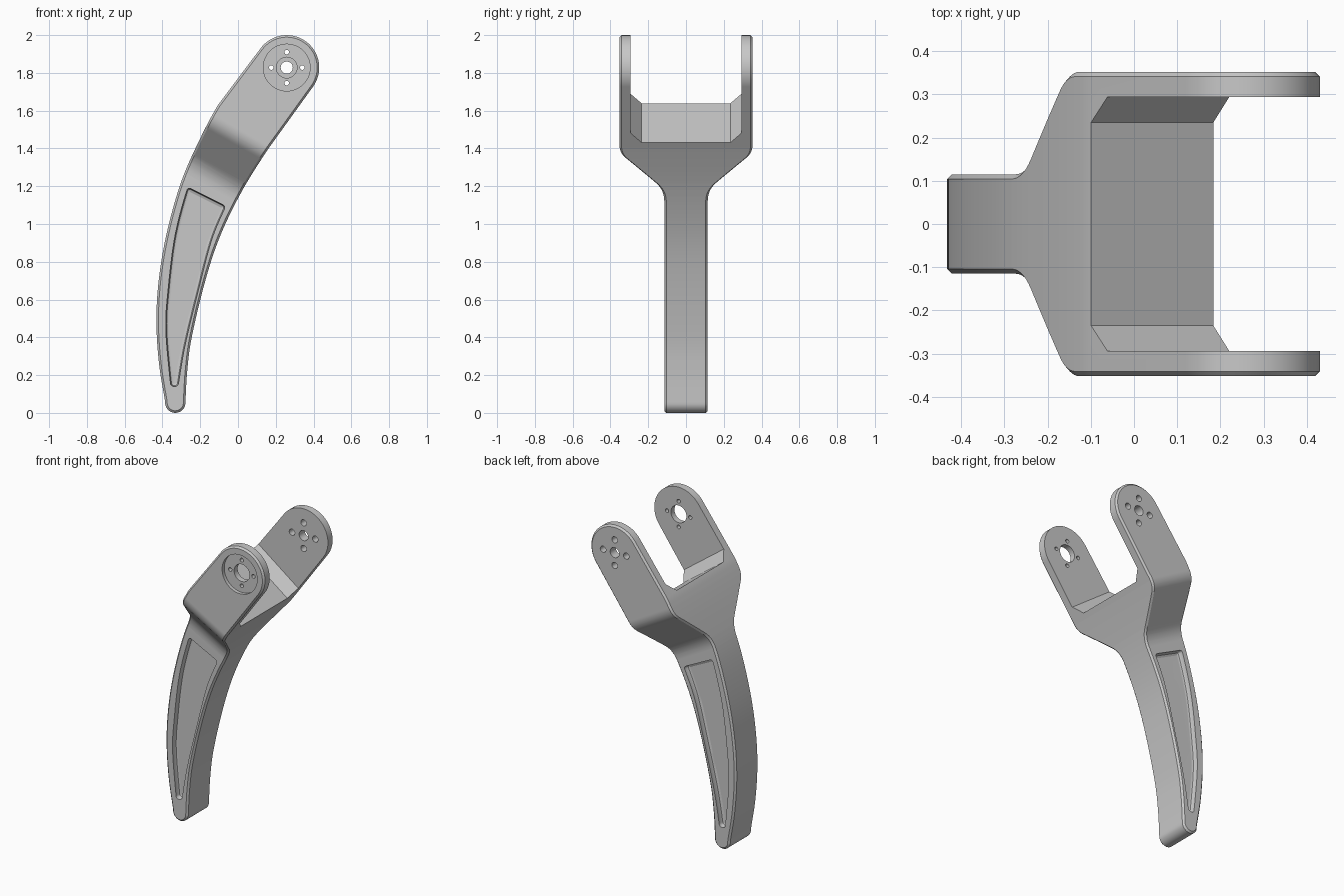
import bpy, bmesh, math
from mathutils import Vector

if "Cube" in bpy.data.objects:
    bpy.data.objects.remove(bpy.data.objects["Cube"])

metal = bpy.data.materials.new("grey metal")
metal.use_nodes = True
GREY = (0.58, 0.58, 0.58, 1)
metal.diffuse_color = GREY
metal.node_tree.nodes["Principled BSDF"].inputs["Base Color"].default_value = GREY

HALF, STEM, CHAMFER = 0.352, 0.115, 0.011
HEAD, HEAD_R = (0.258, 1.828), 0.172


def smooth(points, steps=7):
    """Curve through the points; the first and last only steer its ends."""
    p = [Vector(q) for q in points]
    out = []
    for a, b, c, d in zip(p, p[1:], p[2:], p[3:]):
        for i in range(steps):
            t = i / steps
            out.append(0.5 * (2 * b + (c - a) * t + (2 * a - 5 * b + 4 * c - d) * t ** 2
                              + (3 * b - a - 3 * c + d) * t ** 3))
    return out + [p[-2]]


def arc(centre, radius, start, end, steps):
    angles = [math.radians(start + (end - start) * i / steps) for i in range(steps + 1)]
    return [Vector((centre[0] + radius * math.cos(a), centre[1] + radius * math.sin(a)))
            for a in angles]


def prism(outline, y0, y1):
    """Extrude an outline in x and z from y0 to y1."""
    bm = bmesh.new()
    face = bm.faces.new([bm.verts.new((p[0], y0, p[1])) for p in outline])
    new = bmesh.ops.extrude_face_region(bm, geom=[face])["geom"]
    for v in new:
        if isinstance(v, bmesh.types.BMVert):
            v.co.y = y1
    bmesh.ops.recalc_face_normals(bm, faces=bm.faces)
    return bm


def make(name, bm):
    bmesh.ops.recalc_face_normals(bm, faces=bm.faces)
    mesh = bpy.data.meshes.new(name)
    bm.to_mesh(mesh)
    bm.free()
    mesh.materials.append(metal)
    ob = bpy.data.objects.new(name, mesh)
    bpy.context.collection.objects.link(ob)
    return ob


def bevel(bm, edges, offset, segments=1):
    bmesh.ops.bevel(bm, geom=edges, offset=offset, segments=segments,
                    profile=0.5, affect='EDGES', clamp_overlap=False)


def cut(target, bm):
    cutter = make("cutter", bm)
    cutter.hide_render = True
    mod = target.modifiers.new("cut", 'BOOLEAN')
    mod.operation, mod.solver, mod.object = 'DIFFERENCE', 'EXACT', cutter
    bpy.context.view_layer.objects.active = target
    bpy.ops.object.modifier_apply(modifier=mod.name)
    bpy.data.objects.remove(cutter)


# Curved arm outline: inner edge, round head, outer edge, round tip
inner = smooth([(-0.283, -0.1), (-0.278, 0.06), (-0.268, 0.23), (-0.243, 0.41), (-0.173, 0.70),
                (-0.093, 0.94), (0.024, 1.18), (0.163, 1.402), (0.263, 1.54)])
outer = smooth([(0.0, 1.772), (-0.106, 1.63), (-0.217, 1.418), (-0.307, 1.206), (-0.38, 0.94),
                (-0.42, 0.70), (-0.432, 0.48), (-0.418, 0.26), (-0.386, 0.06), (-0.36, -0.1)])
outline = inner + arc(HEAD, HEAD_R, -36, 144, 36) + outer + arc((-0.332, 0.054), 0.054, 186, 352, 14)
bm = prism(outline, -HALF, HALF)
bevel(bm, [e for e in bm.edges if abs(e.verts[0].co.y - e.verts[1].co.y) < 1e-5], CHAMFER)

# Flare from the narrow stem to the wide fork, running along the arm
ALONG = Vector((0.49, 0, 0.872))


def fillet(a, b, c, steps=7):
    a, b, c = Vector(a), Vector(b), Vector(c)
    return [a * (1 - t) ** 2 + b * 2 * t * (1 - t) + c * t * t
            for t in [i / steps for i in range(steps + 1)]]


flare = (fillet((0.97, STEM), (1.035, STEM), (1.08, 0.161))
         + fillet((1.232, 0.317), (1.264, HALF), (1.312, HALF)))


def half_width(s):
    if s <= flare[0].x:
        return STEM
    for a, b in zip(flare, flare[1:]):
        if s <= b.x:
            return a.y + (b.y - a.y) * (s - a.x) / (b.x - a.x)
    return HALF


for station in flare:
    bmesh.ops.bisect_plane(bm, geom=bm.verts[:] + bm.edges[:] + bm.faces[:],
                           plane_co=ALONG * station.x, plane_no=ALONG, dist=1e-5)
for v in bm.verts:
    v.co.y -= math.copysign(HALF - half_width(v.co.dot(ALONG)), v.co.y)
bracket = make("forked_arm", bm)

# Slot between the fork plates, with sloped corners at its floor
UP, ACROSS = Vector((0.593, 0, 0.805)), Vector((0.805, 0, -0.593))
FLOOR, INSIDE = 1.261, 0.294
section = [(-INSIDE, FLOOR + 1), (-INSIDE, FLOOR + 0.063), (-0.235, FLOOR),
           (0.235, FLOOR), (INSIDE, FLOOR + 0.063), (INSIDE, FLOOR + 1)]
bm = bmesh.new()
ends = [[bm.verts.new(UP * u + ACROSS * w + Vector((0, y, 0))) for y, u in section]
        for w in (-2, 1)]
for ring in ends:
    bm.faces.new(ring)
for i in range(len(section)):
    j = i - 1
    bm.faces.new((ends[0][i], ends[0][j], ends[1][j], ends[1][i]))
cut(bracket, bm)

# Sunken tapered panel on each side of the stem
panel = (smooth([(-0.33, 0.08), (-0.318, 0.14), (-0.28, 0.36), (-0.21, 0.65),
                 (-0.14, 0.915), (-0.065, 1.095), (-0.02, 1.19)])
         + smooth([(-0.22, 1.28), (-0.265, 1.195), (-0.333, 0.94), (-0.37, 0.65),
                   (-0.382, 0.44), (-0.356, 0.14), (-0.35, 0.08)]))
for side in (-1, 1):
    floor_y = side * (STEM - 0.035)
    bm = prism(panel, floor_y, side * 0.3)
    corners = [e for e in bm.edges if abs(e.verts[0].co.y - e.verts[1].co.y) > 0.1
               and e.calc_face_angle(0) > 0.6]
    bevel(bm, corners, 0.016, 4)
    bevel(bm, [e for e in bm.edges if all(abs(v.co.y - floor_y) < 1e-5 for v in e.verts)], 0.018, 2)
    cut(bracket, bm)


# Round seat and bolt holes: the front plate is recessed, the back plate plain
def bore(x, z, radius, y0, y1, sides=32):
    cut(bracket, prism(arc((x, z), radius, 0, 360, sides)[:-1], y0, y1))


bore(*HEAD, 0.124, -0.5, -HALF + 0.022, 48)
for centre_r, bolt_r, y0, y1 in ((0.055, 0.012, -0.5, -0.2), (0.032, 0.02, 0.2, 0.5)):
    bore(*HEAD, centre_r, y0, y1)
    for dx, dz in ((1, 0), (-1, 0), (0, 1), (0, -1)):
        bore(HEAD[0] + 0.082 * dx, HEAD[1] + 0.082 * dz, bolt_r, y0, y1, 20)

# Smooth curved surfaces, crisp edges
bpy.ops.object.select_all(action='DESELECT')
bracket.select_set(True)
bpy.context.view_layer.objects.active = bracket
bpy.ops.object.shade_smooth_by_angle(angle=math.radians(28))
weighted = bracket.modifiers.new("even shading", 'WEIGHTED_NORMAL')
weighted.keep_sharp = True
